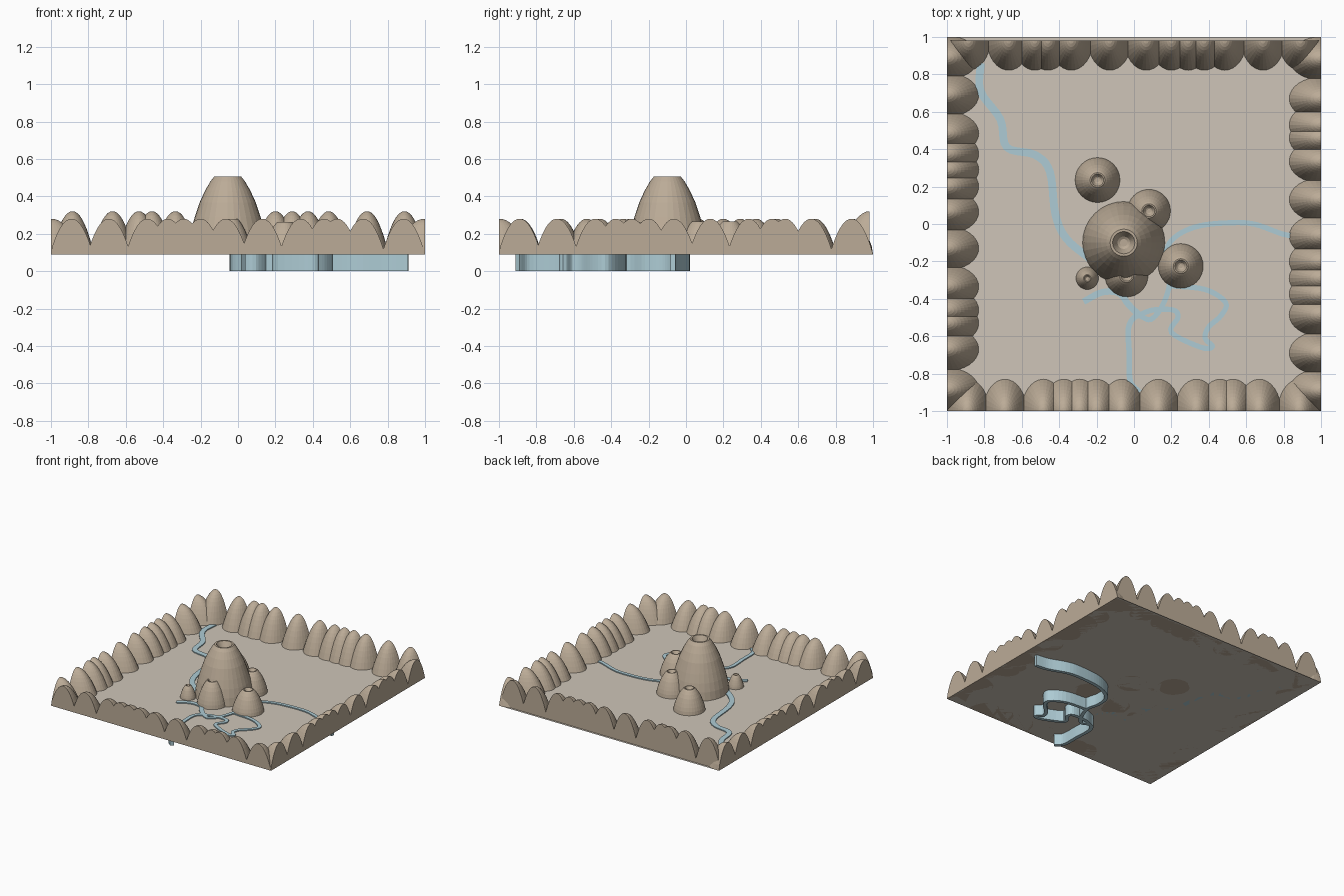
import bpy, bmesh, math
from mathutils import Vector

if "Cube" in bpy.data.objects:
    bpy.data.objects.remove(bpy.data.objects["Cube"])

GROUND = 0.09


def material(name, rgb):
    m = bpy.data.materials.new(name)
    m.diffuse_color = (*rgb, 1)
    m.use_nodes = True
    m.node_tree.nodes["Principled BSDF"].inputs["Base Color"].default_value = m.diffuse_color
    return m


ROCK = material("rock", (0.50, 0.41, 0.31))
SAND = material("sand", (0.62, 0.56, 0.48))
WATER = material("water", (0.42, 0.60, 0.66))


def finish(name, bm, mat):
    bmesh.ops.recalc_face_normals(bm, faces=bm.faces)
    me = bpy.data.meshes.new(name)
    bm.to_mesh(me)
    bm.free()
    me.materials.append(mat)
    ob = bpy.data.objects.new(name, me)
    bpy.context.collection.objects.link(ob)
    return ob


# Flat ground sheet
bm = bmesh.new()
bmesh.ops.create_grid(bm, x_segments=1, y_segments=1, size=1)
for v in bm.verts:
    v.co.z = GROUND
finish("ground", bm, SAND)

# Border ridges: rows of half mounds, sliced flat on the outer side
CENTRES = [-.89, -.69, -.485, -.375, -.29, -.2, -.065, .13, .335, .46, .53, .67, .885]


def ridge(name, turn, height, edge, depth):
    bm = bmesh.new()
    ca, sa = round(math.cos(turn)), round(math.sin(turn))
    segs, rings = 16, 9

    def put(x, y, z):
        x = max(-1, min(1, x))
        return bm.verts.new((x * ca - y * sa, x * sa + y * ca, z))

    for t in CENTRES:
        rows = []
        for i in range(rings):
            r = 1 - i / rings
            z = GROUND + height * (1 - r ** 2.1)
            rows.append([put(t + .116 * r * math.cos(math.pi * j / segs),
                             -edge + depth * r * math.sin(math.pi * j / segs), z)
                         for j in range(segs + 1)])
        top = put(t, -edge, GROUND + height)
        for a, b in zip(rows, rows[1:]):
            for j in range(segs):
                bm.faces.new((a[j], a[j + 1], b[j + 1], b[j]))
        for j in range(segs):
            bm.faces.new((rows[-1][j], rows[-1][j + 1], top))
        # flat outer slice and underside
        bm.faces.new([r[0] for r in rows] + [top] + [r[-1] for r in reversed(rows)])
        bm.faces.new(rows[0])
    return finish(name, bm, ROCK)


ridge("front_ridge", 0, .19, 1, .17)
ridge("right_ridge", math.pi / 2, .19, 1, .17)
ridge("back_ridge", math.pi, .23, .982, .16)
ridge("left_ridge", -math.pi / 2, .19, 1, .17)


# Volcanoes: lathed profile with a crater
def volcano(name, x, y, radius, height, segs=32):
    prof = [(1, 0), (.96, .16), (.89, .32), (.80, .48), (.68, .67), (.55, .82),
            (.42, .94), (.33, 1), (.27, 1), (.15, .87), (.09, .85)]
    bm = bmesh.new()
    rows = [[bm.verts.new((x + radius * r * math.cos(2 * math.pi * j / segs),
                           y + radius * r * math.sin(2 * math.pi * j / segs),
                           GROUND + height * h)) for j in range(segs)] for r, h in prof]
    for a, b in zip(rows, rows[1:]):
        for j in range(segs):
            k = (j + 1) % segs
            bm.faces.new((a[j], a[k], b[k], b[j]))
    bm.faces.new(rows[0])
    bm.faces.new(rows[-1])
    return finish(name, bm, ROCK)


volcano("main_volcano", -.055, -.1, .22, .415)
volcano("back_left_volcano", -.195, .235, .12, .175)
volcano("back_right_volcano", .08, .07, .115, .175)
volcano("right_volcano", .25, -.225, .12, .172)
volcano("front_volcano", -.04, -.275, .115, .19)
volcano("small_volcano", -.25, -.29, .06, .10)


# Rivers: smoothed paths turned into solid ribbons
def smooth(pts, n=5):
    p = [Vector(q) for q in pts]
    p = [2 * p[0] - p[1]] + p + [2 * p[-1] - p[-2]]
    out = []
    for i in range(1, len(p) - 2):
        a, b, c, d = p[i - 1:i + 3]
        for s in range(n):
            t = s / n
            out.append(.5 * (2 * b + (c - a) * t + (2 * a - 5 * b + 4 * c - d) * t * t
                             + (3 * b - a - 3 * c + d) * t ** 3))
    return out + [p[-2]]


def river(name, pts, width, bottom, top=.098):
    path = smooth(pts)
    bm = bmesh.new()
    rows = []
    for i, q in enumerate(path):
        d = (path[min(i + 1, len(path) - 1)] - path[max(i - 1, 0)]).normalized()
        n = Vector((-d.y, d.x)) * width / 2
        l, r = q + n, q - n
        rows.append([bm.verts.new((e.x, e.y, z)) for e, z in
                     ((l, bottom), (r, bottom), (r, top), (l, top))])
    for a, b in zip(rows, rows[1:]):
        for j in range(4):
            k = (j + 1) % 4
            bm.faces.new((a[j], a[k], b[k], b[j]))
    bm.faces.new(rows[0])
    bm.faces.new(rows[-1])
    return finish(name, bm, WATER)


river("left_river", [(-.82, .86), (-.82, .71), (-.715, .56), (-.68, .41), (-.53, .37),
                     (-.45, .28), (-.42, .05), (-.36, -.08), (-.23, -.19)], .042, GROUND)
river("short_river", [(-.27, -.415), (-.17, -.365), (-.08, -.37), (-.03, -.43),
                      (.03, -.49)], .035, GROUND)
# deep channels reaching below the ground sheet
river("right_river", [(.91, -.07), (.8, -.055), (.64, 0), (.5, .006), (.35, -.01), (.24, -.055),
                      (.18, -.12), (.17, -.22), (.19, -.32), (.15, -.44), (.09, -.51),
                      (.03, -.49)], .028, 0)
river("loop_river", [(.19, -.33), (.38, -.35), (.49, -.42), (.465, -.49), (.4, -.55), (.38, -.61),
                     (.42, -.655), (.36, -.66), (.2, -.58), (.235, -.5), (.21, -.46),
                     (.1, -.46), (.02, -.49)], .028, 0)
river("front_river", [(.03, -.49), (0, -.5), (-.03, -.56), (-.025, -.7), (-.02, -.84),
                      (.03, -.9)], .03, 0)
